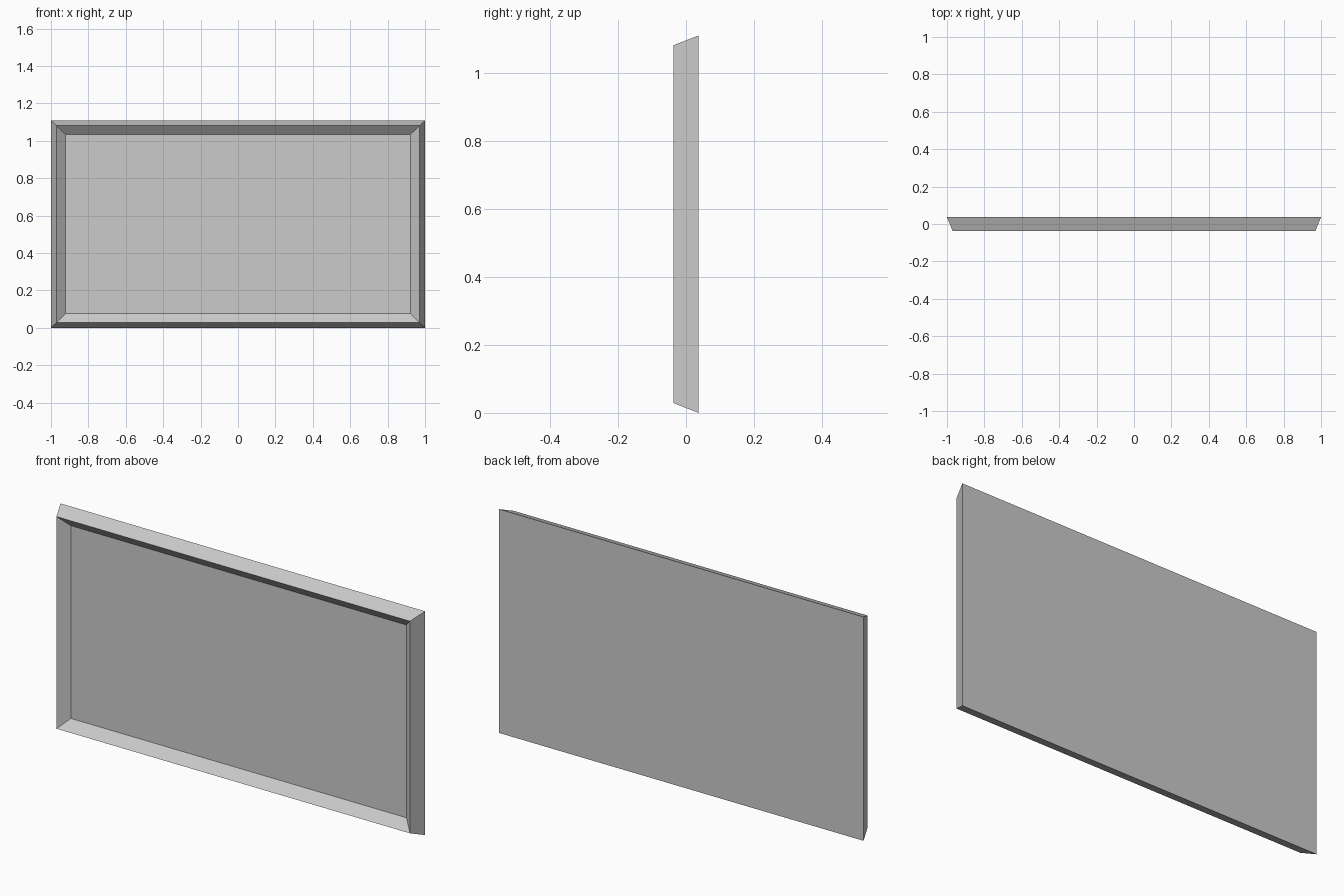
import bpy, bmesh

if "Cube" in bpy.data.objects:
    bpy.data.objects.remove(bpy.data.objects["Cube"])

CZ = 0.555  # height of the frame centre


def make_object(name, rings, close_start, close_end):
    """Bridge rectangular rings (half width, half height, y) into a flat-faced mesh."""
    bm = bmesh.new()
    loops = [[bm.verts.new((sx * w, y, CZ + sz * h))
              for sx, sz in ((-1, -1), (1, -1), (1, 1), (-1, 1))]
             for w, h, y in rings]
    for a, b in zip(loops, loops[1:]):
        for i in range(4):
            j = (i + 1) % 4
            bm.faces.new((a[i], a[j], b[j], b[i]))
    if close_start:
        bm.faces.new(loops[0][::-1])
    if close_end:
        bm.faces.new(loops[-1])
    if close_start and close_end:
        bmesh.ops.recalc_face_normals(bm, faces=bm.faces)
    mesh = bpy.data.meshes.new(name)
    bm.to_mesh(mesh)
    bm.free()
    ob = bpy.data.objects.new(name, mesh)
    bpy.context.collection.objects.link(ob)
    return ob


# Mitred frame: flat back, tapered outer sides, front ridge, inner slope, backing
make_object("picture_frame", [
    (1.0, 0.555, 0.037),
    (0.97, 0.526, -0.037),
    (0.921, 0.478, 0.005),
], True, True)

# Picture panel resting just in front of the backing
make_object("picture_panel", [(0.897, 0.431, 0.001)], False, True)
